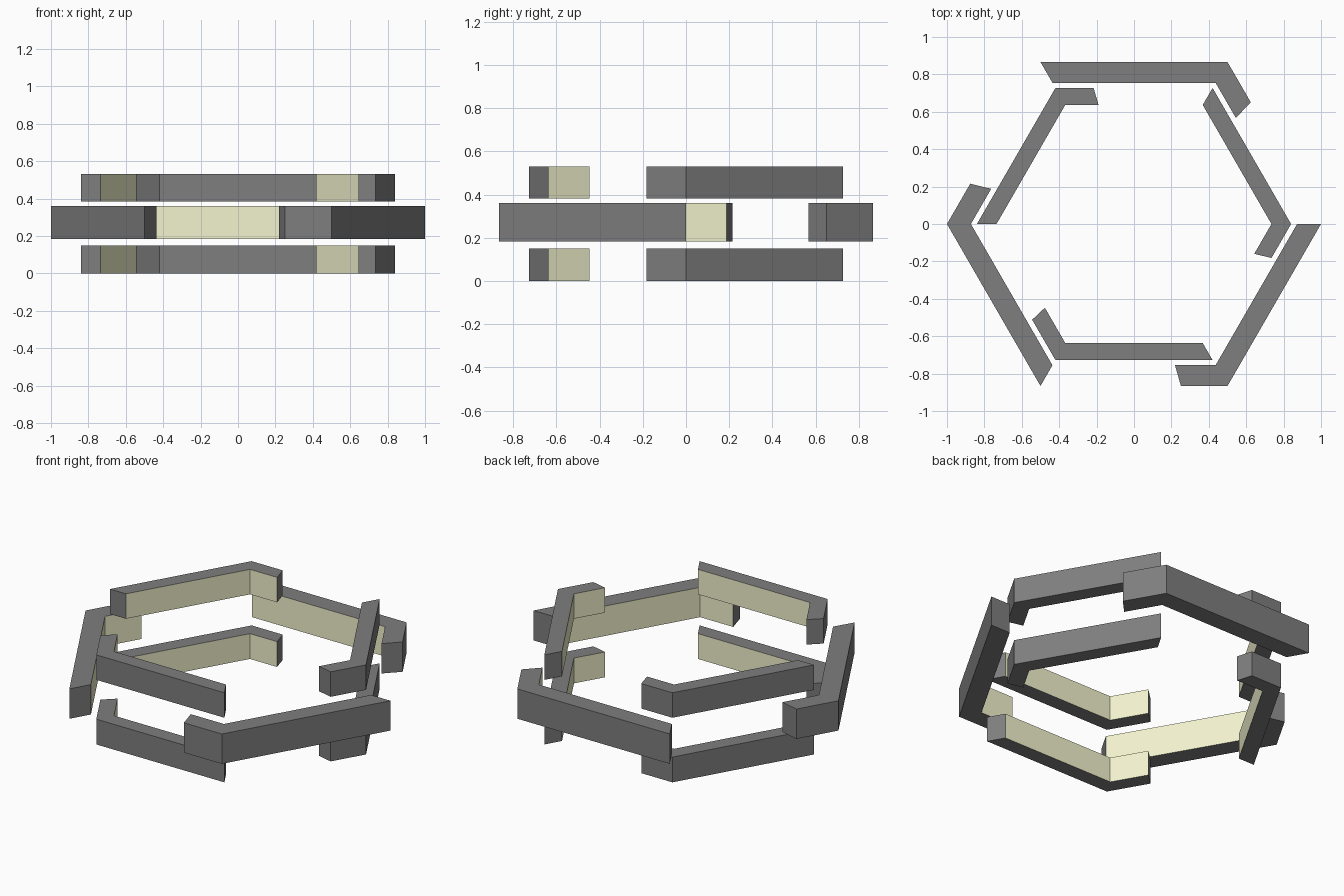
import bpy
from math import radians
from mathutils import Vector, Matrix

if "Cube" in bpy.data.objects:
    bpy.data.objects.remove(bpy.data.objects["Cube"])


def material(name, color):
    m = bpy.data.materials.new(name)
    m.diffuse_color = color
    m.use_nodes = True
    m.node_tree.nodes["Principled BSDF"].inputs["Base Color"].default_value = m.diffuse_color
    return m


GREY = material("dark_grey", (0.21, 0.21, 0.21, 1))
CREAM = material("pale_cream", (0.9, 0.9, 0.62, 1))


def hex_point(radius, degrees):
    return Matrix.Rotation(radians(degrees), 2) @ Vector((radius, 0))


def hooked_bar(name, r_out, r_in, corner, hook_out, hook_in, z0, z1):
    """One hexagon side with a short hook past its corner, mitred at the tail."""
    def side(r, hook):
        bend = hex_point(r, corner)
        toward = (hex_point(r, corner - 60) - bend).normalized()
        return [hex_point(r, corner + 60), bend, bend + toward * hook]

    profile = side(r_out, hook_out) + side(r_in, hook_in)[::-1]
    # profile runs clockwise: outer walls, hook end, inner walls, tail end
    n = len(profile)
    verts = [(p.x, p.y, z) for z in (z0, z1) for p in profile]
    walls = [(i, i + n, (i + 1) % n + n, (i + 1) % n) for i in range(n)]
    # caps are split into the side quad and the hook quad
    caps = [(0, 1, 4, 5), (1, 2, 3, 4)]
    tops = [tuple(i + n for i in reversed(c)) for c in caps]
    mesh = bpy.data.meshes.new(name)
    mesh.from_pydata(verts, [], walls + caps + tops)
    mesh.materials.append(GREY)
    mesh.materials.append(CREAM)
    for i in (3, 4):          # walls facing the centre
        mesh.polygons[i].material_index = 1
    mesh.update()
    bpy.context.collection.objects.link(bpy.data.objects.new(name, mesh))


# middle tier: the wide outer ring
for k, corner in enumerate((60, 180, 300)):
    hooked_bar(f"outer_bar_{k + 1}", 1.0, 0.872, corner, 0.249, 0.217, 0.184, 0.361)

# lower and upper tiers: the narrower inner rings
hooks = {240: (0.249, 0.218), 0: (0.21, 0.184), 120: (0.204, 0.178)}
for tier, z0, z1 in (("lower", 0.0, 0.15), ("upper", 0.383, 0.531)):
    for k, (corner, (h_out, h_in)) in enumerate(hooks.items()):
        hooked_bar(f"{tier}_inner_bar_{k + 1}", 0.84, 0.735, corner, h_out, h_in, z0, z1)
